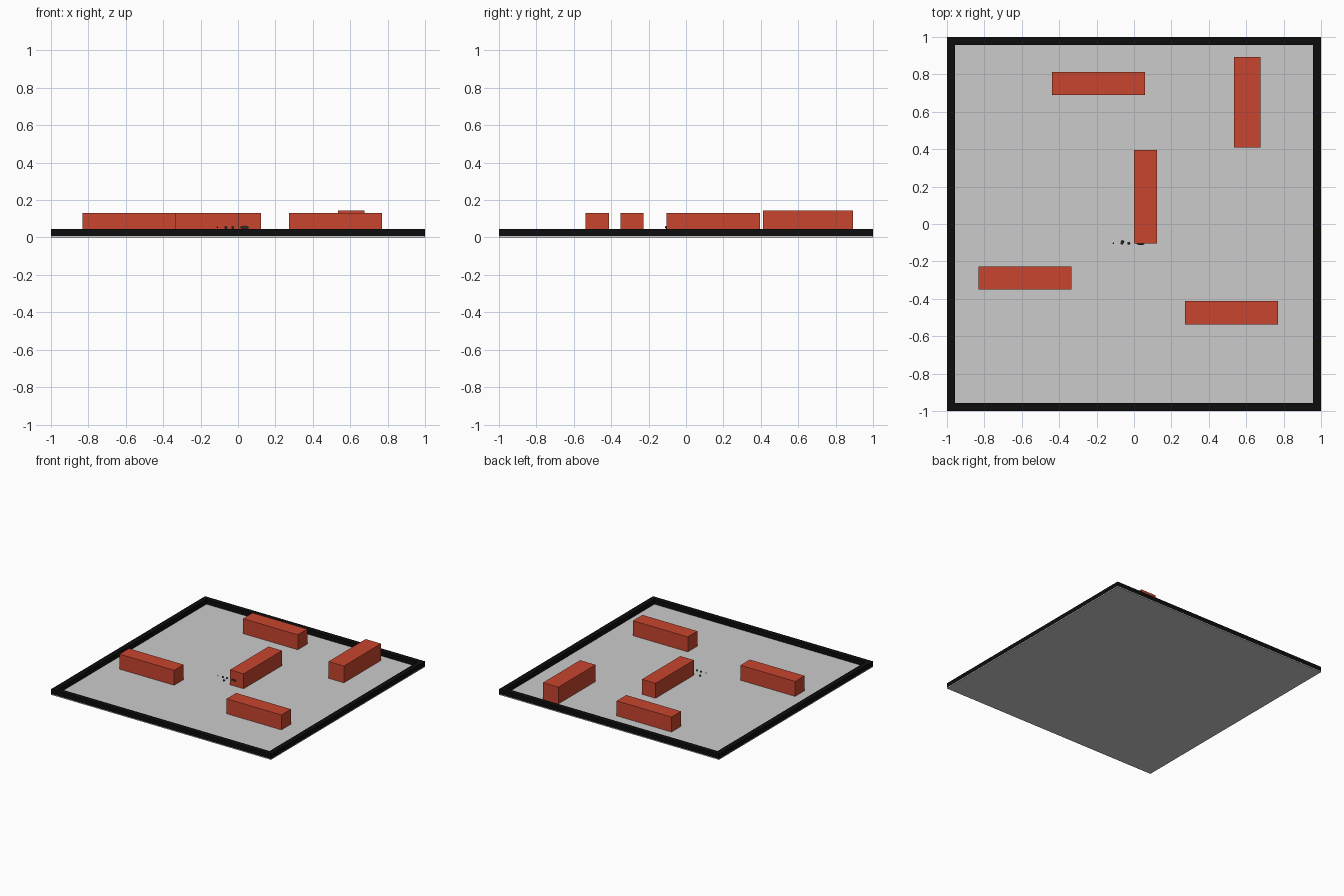
import bpy
from mathutils import Vector

if "Cube" in bpy.data.objects:
    bpy.data.objects.remove(bpy.data.objects["Cube"])


def material(name, color):
    m = bpy.data.materials.new(name)
    m.diffuse_color = (*color, 1)
    m.use_nodes = True
    m.node_tree.nodes["Principled BSDF"].inputs["Base Color"].default_value = m.diffuse_color
    return m


RED = material("red", (0.58, 0.06, 0.028))
BLACK = material("black", (0.004, 0.004, 0.004))
DARK = material("dark_grey", (0.03, 0.04, 0.04))
FLOOR_Z = 0.007


def box(name, lo, hi, mat=None):
    lo, hi = Vector(lo), Vector(hi)
    bpy.ops.mesh.primitive_cube_add(size=1, location=(lo + hi) / 2)
    ob = bpy.context.object
    ob.name = name
    ob.scale = hi - lo
    bpy.ops.object.transform_apply(location=False, rotation=False, scale=True)
    if mat:
        ob.data.materials.append(mat)
    return ob


def pebble(name, center, radii, mat):
    bpy.ops.mesh.primitive_uv_sphere_add(segments=12, ring_count=8, radius=1, location=center)
    ob = bpy.context.object
    ob.name = name
    ob.scale = radii
    bpy.ops.object.transform_apply(location=False, rotation=False, scale=True)
    ob.data.materials.append(mat)
    bpy.ops.object.shade_smooth_by_angle()


# Floor plate
box("floor", (-1, -1, 0), (1, 1, FLOOR_Z))

# Border wall: one square ring
outer = [(-1, -1), (1, -1), (1, 1), (-1, 1)]
verts = [(x * s, y * s, z) for z in (FLOOR_Z, 0.045) for s in (1, 0.958) for x, y in outer]
faces = []
for i in range(4):
    j = (i + 1) % 4
    faces += [(i, j, j + 8, i + 8),             # outside
              (j + 4, i + 4, i + 12, j + 12),   # inside
              (i + 8, j + 8, j + 12, i + 12),   # top
              (j, i, i + 4, j + 4)]             # bottom
mesh = bpy.data.meshes.new("border_wall")
mesh.from_pydata(verts, [], faces)
mesh.materials.append(BLACK)
bpy.context.collection.objects.link(bpy.data.objects.new("border_wall", mesh))

# Obstacle blocks: x range, y range, top
blocks = {
    "left_block": (-0.832, -0.335, -0.35, -0.228, 0.13),
    "right_block": (0.272, 0.77, -0.536, -0.412, 0.13),
    "centre_block": (0.0, 0.124, -0.104, 0.395, 0.13),
    "back_block": (-0.438, 0.06, 0.69, 0.814, 0.13),
    "back_right_block": (0.535, 0.675, 0.41, 0.892, 0.145),
}
for name, (x0, x1, y0, y1, top) in blocks.items():
    box(name, (x0, y0, FLOOR_Z), (x1, y1, top), RED)

# Small pieces beside the centre block
for i, (x, y, z, r) in enumerate([(-0.11, -0.103, 0.055, 0.004), (-0.065, -0.103, 0.053, 0.008),
                                  (-0.028, -0.103, 0.053, 0.008), (-0.062, -0.095, 0.024, 0.008)]):
    pebble(f"small_ball_{i + 1}", (x, y, z), (r, r, r), DARK)
pebble("small_disc", (0.035, -0.106, 0.054), (0.022, 0.006, 0.007), DARK)
